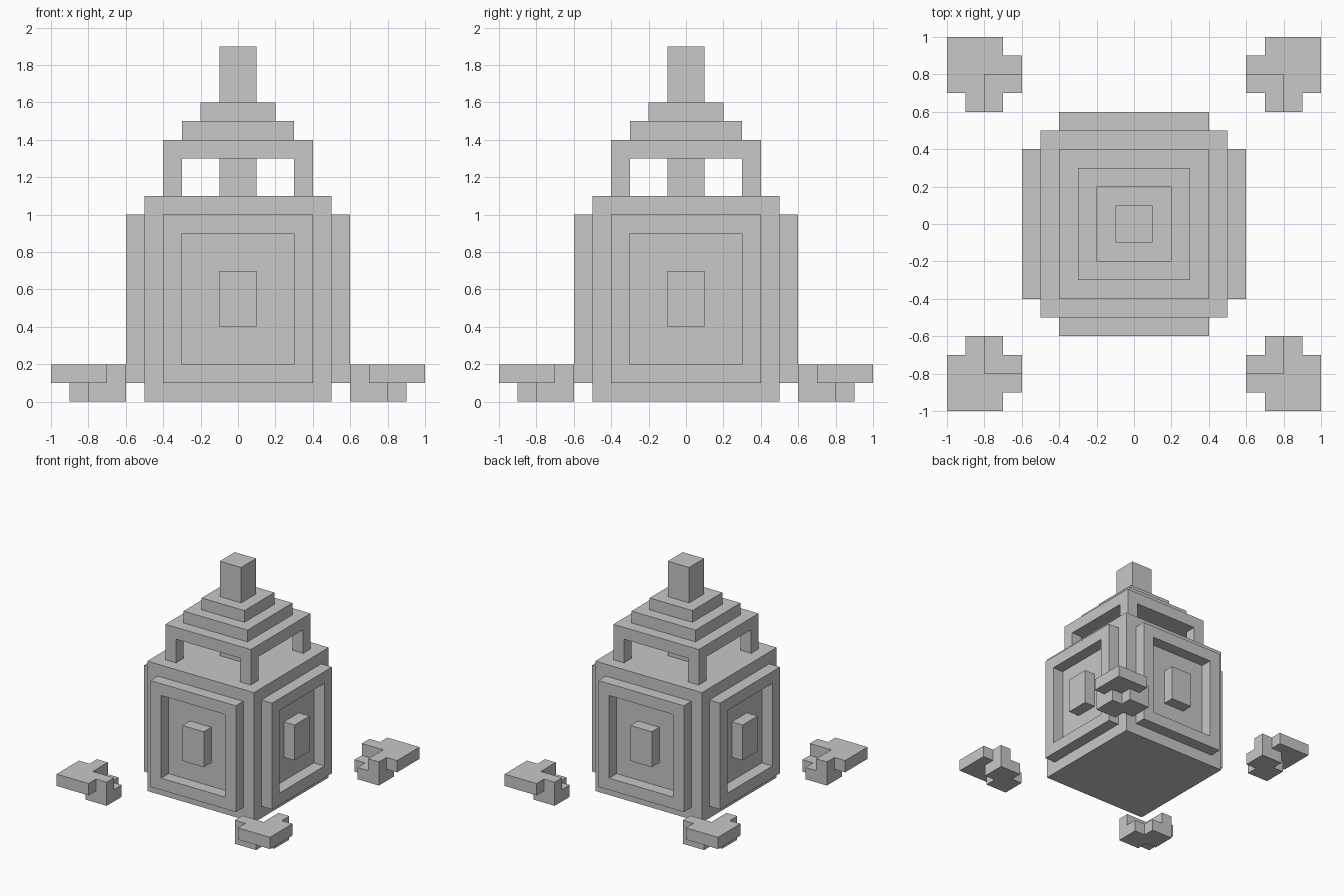
import bpy, bmesh
from math import pi
from mathutils import Matrix

cube = bpy.data.objects.get("Cube")
if cube:
    bpy.data.objects.remove(cube, do_unlink=True)

GREY = (0.58, 0.58, 0.58, 1)
stone = bpy.data.materials.new("grey_stone")
stone.use_nodes = True
stone.diffuse_color = GREY
stone.node_tree.nodes["Principled BSDF"].inputs["Base Color"].default_value = GREY


def finish(name, bm):
    bmesh.ops.recalc_face_normals(bm, faces=bm.faces)
    mesh = bpy.data.meshes.new(name)
    bm.to_mesh(mesh)
    bm.free()
    mesh.materials.append(stone)
    obj = bpy.data.objects.new(name, mesh)
    bpy.context.collection.objects.link(obj)


def add_box(bm, x, y, z):
    """Box from (low, high) ranges on each axis."""
    size = [b - a for a, b in (x, y, z)]
    mid = [(a + b) / 2 for a, b in (x, y, z)]
    bmesh.ops.create_cube(bm, size=1, matrix=Matrix.Translation(mid) @ Matrix.Diagonal((*size, 1)))


def block(name, half, z0, z1):
    bm = bmesh.new()
    add_box(bm, (-half, half), (-half, half), (z0, z1))
    finish(name, bm)


# Body, lantern column and stepped roof
block("body", 0.5, 0, 1.1)
block("lantern_column", 0.1, 1.1, 1.3)
block("roof_lower", 0.4, 1.3, 1.4)
block("roof_middle", 0.3, 1.4, 1.5)
block("roof_upper", 0.2, 1.5, 1.6)
block("spire", 0.1, 1.6, 1.9)

# Raised frame and central boss on each wall
for i, side in enumerate(("front", "left", "back", "right")):
    turn = Matrix.Rotation(i * pi / 2, 4, "Z")
    depth = (-0.6, -0.5)

    bm = bmesh.new()
    for z in ((0.1, 0.2), (0.9, 1)):
        add_box(bm, (-0.4, 0.4), depth, z)
    for x in ((-0.4, -0.3), (0.3, 0.4)):
        add_box(bm, x, depth, (0.2, 0.9))
    bm.transform(turn)
    finish(side + "_frame", bm)

    bm = bmesh.new()
    add_box(bm, (-0.1, 0.1), depth, (0.4, 0.7))
    bm.transform(turn)
    finish(side + "_boss", bm)

# Half outlines of the corner foot, from the inner to the outer diagonal
FOOT_LAYERS = (
    (0, ((0.7, 0.7), (0.7, 0.6), (0.9, 0.6), (0.9, 0.8), (0.8, 0.8))),
    (0.1, ((0.8, 0.8), (0.8, 0.6), (0.9, 0.6), (0.9, 0.7), (1, 0.7), (1, 1))),
)

# Roof posts and separate feet in the four corners
for sx, x_name in ((1, "left"), (-1, "right")):
    for sy, y_name in ((-1, "front"), (1, "back")):
        flip = Matrix.Diagonal((sx, sy, 1, 1))
        corner = y_name + "_" + x_name

        bm = bmesh.new()
        add_box(bm, (0.3, 0.4), (0.3, 0.4), (1.1, 1.3))
        bm.transform(flip)
        finish(corner + "_post", bm)

        bm = bmesh.new()
        for z, half in FOOT_LAYERS:
            # Mirror the half outline across the diagonal, then raise it
            outline = list(half) + [(y, x) for x, y in half[-2:0:-1]]
            face = bm.faces.new([bm.verts.new((x, y, z)) for x, y in outline])
            new = bmesh.ops.extrude_face_region(bm, geom=[face])["geom"]
            top = [v for v in new if isinstance(v, bmesh.types.BMVert)]
            bmesh.ops.translate(bm, verts=top, vec=(0, 0, 0.1))
        bm.transform(flip)
        finish(corner + "_foot", bm)
